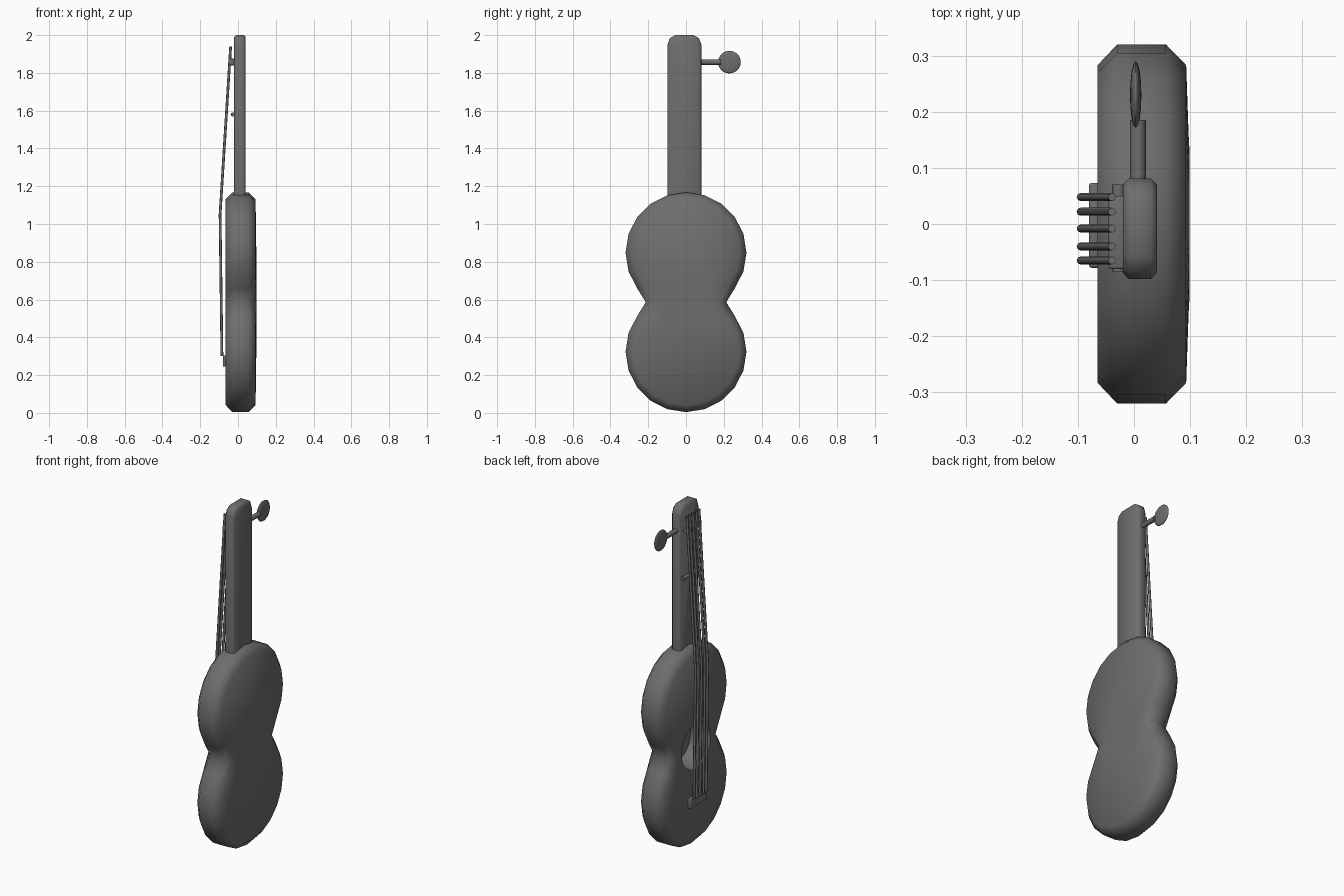
import bpy, bmesh, math
from mathutils import Vector

if "Cube" in bpy.data.objects:
    bpy.data.objects.remove(bpy.data.objects["Cube"])

# dark grey finish shared by every part
dark = bpy.data.materials.new("dark_grey")
dark.diffuse_color = (0.155, 0.155, 0.155, 1)
dark.use_nodes = True
dark.node_tree.nodes["Principled BSDF"].inputs["Base Color"].default_value = dark.diffuse_color


def finish(name, bm, angle=50):
    bmesh.ops.recalc_face_normals(bm, faces=bm.faces)
    me = bpy.data.meshes.new(name)
    bm.to_mesh(me)
    bm.free()
    me.materials.append(dark)
    ob = bpy.data.objects.new(name, me)
    bpy.context.collection.objects.link(ob)
    bpy.ops.object.select_all(action='DESELECT')
    ob.select_set(True)
    bpy.context.view_layer.objects.active = ob
    bpy.ops.object.shade_smooth_by_angle(angle=math.radians(angle))
    return ob


def loft(bm, rings):
    """Skin closed rings of points and cap both ends."""
    loops = [[bm.verts.new(p) for p in r] for r in rings]
    n = len(loops[0])
    for a, b in zip(loops, loops[1:]):
        for i in range(n):
            bm.faces.new((a[i], a[(i + 1) % n], b[(i + 1) % n], b[i]))
    bm.faces.new(loops[0])
    bm.faces.new(loops[-1])


def tube(name, points, radius, sides=8):
    """Straight or slightly bent rod following points."""
    bm = bmesh.new()
    pts = [Vector(p) for p in points]
    rings = []
    for i, p in enumerate(pts):
        d = (pts[min(i + 1, len(pts) - 1)] - pts[max(i - 1, 0)]).normalized()
        u = d.cross(Vector((1, 0, 0))).normalized()
        v = d.cross(u)
        rings.append([p + radius * (math.cos(t) * u + math.sin(t) * v)
                      for t in [2 * math.pi * k / sides for k in range(sides)]])
    loft(bm, rings)
    return finish(name, bm)


def box(name, lo, hi, bevel=0.0):
    bm = bmesh.new()
    bmesh.ops.create_cube(bm, size=1)
    for v in bm.verts:
        v.co = [(a + b) / 2 + c * (b - a) for a, b, c in zip(lo, hi, v.co)]
    if bevel:
        bmesh.ops.bevel(bm, geom=bm.edges[:], offset=bevel, segments=2,
                        profile=0.5, affect='EDGES')
    return finish(name, bm)


# body: two round lobes meeting at a waist, with a sound hole on the string side
MID = 0.586


def outline(r, waist):
    half = []
    for k in range(8):
        a = math.radians(90 - 18 * k)
        half.append((r * math.cos(a), 0.848 + r * math.sin(a)))
    half.append((waist, MID))
    right = half + [(y, 2 * MID - z) for y, z in reversed(half[:-1])]
    return right + [(-y, z) for y, z in reversed(right[1:-1])]


outer, inset = outline(0.32, 0.213), outline(0.283, 0.18)


def at(x, pts):
    return [(x, y, z) for y, z in pts]


def circle(r):
    out = []
    for y, z in inset:
        d = math.hypot(y, z - MID)
        out.append((r * y / d, MID + r * (z - MID) / d))
    return out


bm = bmesh.new()
loft(bm, [at(0.06, circle(0.13)), at(-0.065, circle(0.135)),
          at(-0.065, inset), at(-0.03, outer), at(0.057, outer),
          at(0.093, inset), at(0.099, circle(0.13))])
finish("body", bm, 60)

# neck: slab with rounded upper corners and softened edges
bm = bmesh.new()
prof = [(-0.098, 1.12), (0.081, 1.12), (0.081, 1.95), (0.069, 1.983),
        (0.04, 2.0), (-0.057, 2.0), (-0.086, 1.983), (-0.098, 1.95)]
slim = [(-0.008 + (y + 0.008) * 0.88, z if z < 1.5 else z - 0.01)
        for y, z in prof]
loft(bm, [at(-0.02, slim), at(-0.009, prof), at(0.03, prof), at(0.041, slim)])
finish("neck", bm, 50)

# bridge on the body, nut and string bar on the neck
box("bridge", (-0.08, -0.078, 0.245), (-0.06, 0.073, 0.305), 0.004)
tube("string_bar", [(-0.028, -0.085, 1.58), (-0.028, 0.07, 1.58)], 0.011)
box("nut", (-0.045, -0.08, 1.84), (-0.015, 0.05, 1.875), 0.004)

# strings
for i, y in enumerate((0.048, 0.022, -0.008, -0.04, -0.065)):
    tube(f"string_{i + 1}", [(-0.085, y, 0.3), (-0.095, y, 1.05),
                             (-0.039, y, 1.94)], 0.0072)

# tuning peg: shaft and flattened knob
tube("peg_shaft", [(0.007, 0.07, 1.857), (0.007, 0.185, 1.857)], 0.014)
bm = bmesh.new()
bmesh.ops.create_uvsphere(bm, u_segments=16, v_segments=10, radius=0.06)
for v in bm.verts:
    v.co = (0.003 + v.co.x * 0.17, 0.23 + v.co.y, 1.857 + v.co.z)
finish("peg_knob", bm, 60)
